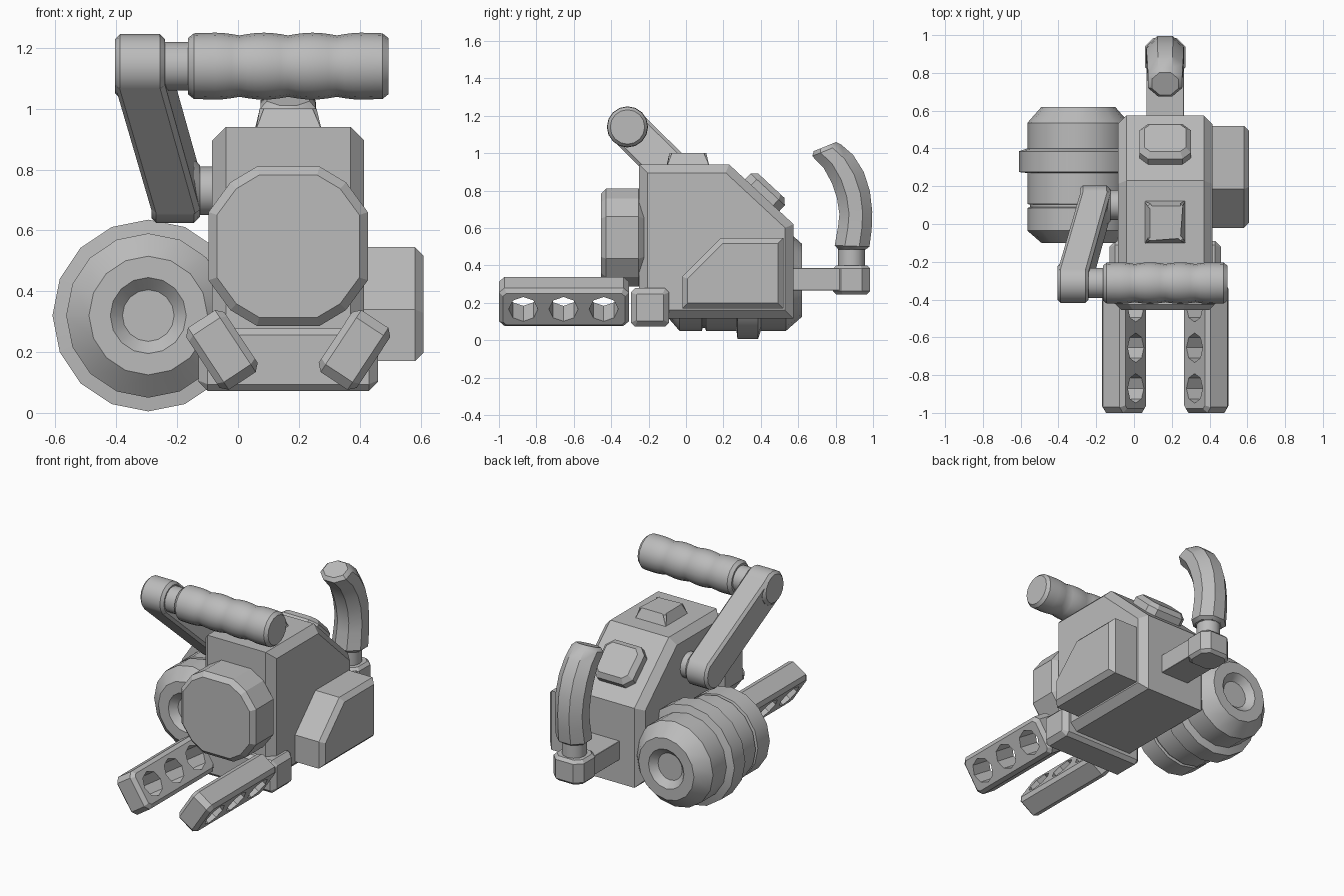
import bpy, bmesh, math
from mathutils import Vector, Matrix

if "Cube" in bpy.data.objects:
    bpy.data.objects.remove(bpy.data.objects["Cube"])

grey = bpy.data.materials.new("plain_grey")
grey.diffuse_color = (0.5, 0.5, 0.5, 1)
grey.use_nodes = True
grey.node_tree.nodes["Principled BSDF"].inputs["Base Color"].default_value = grey.diffuse_color

# local (u, v, w) to world: w is the extrusion or spin axis
AX = Matrix(((0, 0, 1), (1, 0, 0), (0, 1, 0))).to_4x4()   # u=y v=z w=x
AY = Matrix(((1, 0, 0), (0, 0, 1), (0, 1, 0))).to_4x4()   # u=x v=z w=y
AZ = Matrix.Identity(4)
MID = 0.165


def build(name, rings, mat=AZ, smooth=35):
    """Skin a stack of equal-sized point rings and cap both ends."""
    bm = bmesh.new()
    vr = [[bm.verts.new(mat @ Vector(p)) for p in r] for r in rings]
    n = len(vr[0])
    for a, b in zip(vr, vr[1:]):
        for i in range(n):
            j = (i + 1) % n
            bm.faces.new((a[i], a[j], b[j], b[i]))
    bm.faces.new(vr[0])
    bm.faces.new(vr[-1])
    bmesh.ops.recalc_face_normals(bm, faces=bm.faces)
    me = bpy.data.meshes.new(name)
    bm.to_mesh(me)
    bm.free()
    if smooth:
        me.shade_smooth()
        me.set_sharp_from_angle(angle=math.radians(smooth))
    me.materials.append(grey)
    ob = bpy.data.objects.new(name, me)
    bpy.context.collection.objects.link(ob)
    return ob


def inset(pts, d):
    """Shrink a convex counter-clockwise outline by d."""
    out = []
    for i, p in enumerate(pts):
        p = Vector(p)
        e1 = (p - Vector(pts[i - 1])).normalized()
        e2 = (Vector(pts[(i + 1) % len(pts)]) - p).normalized()
        n1, n2 = Vector((-e1.y, e1.x)), Vector((-e2.y, e2.x))
        out.append(p + (n1 + n2) * d / (1 + n1.dot(n2)))
    return out


def prism(name, pts, w0, w1, c0, c1, mat, smooth=0):
    """Extruded outline with a chamfer at each end."""
    rings = []
    for d, w in ((c0, w0), (0, w0 + c0), (0, w1 - c1), (c1, w1)):
        if rings and abs(rings[-1][0][2] - w) < 1e-6:
            continue
        rings.append([(p[0], p[1], w) for p in inset(pts, d)])
    return build(name, rings, mat, smooth)


def rect(u0, u1, v0, v1, c):
    return [(u0 + c, v0), (u1 - c, v0), (u1, v0 + c), (u1, v1 - c),
            (u1 - c, v1), (u0 + c, v1), (u0, v1 - c), (u0, v0 + c)]


def spin(name, prof, u, v, mat, n=16, smooth=35):
    """Surface of revolution from (axial, radius) pairs."""
    rings = [[(u + r * math.sin(2 * math.pi * i / n), v + r * math.cos(2 * math.pi * i / n), w)
              for i in range(n)] for w, r in prof]
    return build(name, rings, mat, smooth)


# gearbox body with sloped rear
prism("body", [(-0.25, 0.115), (0.575, 0.115), (0.575, 0.62), (0.23, 0.94), (-0.25, 0.94)],
      MID - 0.25, MID + 0.25, 0.045, 0.045, AX)

# front cover with rounded corners
corner = [(0.262, 0.112), (0.19, 0.21), (0.103, 0.262)]
cover = []
for sx, sz in ((1, 1), (-1, 1), (-1, -1), (1, -1)):
    q = corner if sx * sz > 0 else corner[::-1]
    cover += [(MID + sx * a, 0.548 + sz * b) for a, b in q]
prism("front_cover", cover, -0.455, -0.225, 0.028, 0.028, AY)

# side housing
prism("side_housing", [(-0.02, 0.17), (0.52, 0.17), (0.52, 0.545), (0.185, 0.545), (-0.02, 0.34)],
      0.38, 0.61, 0.0, 0.028, AX)

# drum with flange, groove and recessed ends
spin("drum", [(-0.06, 0.085), (-0.1, 0.125), (-0.1, 0.195), (-0.035, 0.27), (0.085, 0.27),
              (0.09, 0.255), (0.102, 0.255), (0.107, 0.27), (0.27, 0.27), (0.275, 0.315),
              (0.385, 0.315), (0.4, 0.27), (0.535, 0.27), (0.62, 0.195), (0.62, 0.125),
              (0.58, 0.085)], -0.295, 0.32, AY)

# front cross beam
prism("cross_beam", rect(-0.295, -0.09, 0.072, 0.278, 0.022), -0.13, 0.46, 0.03, 0.03, AX)

# tilted fork arms with three through holes each
for side, s in (("left", 1), ("right", -1)):
    m = Matrix(((0, s * 0.55, s * 0.835, MID - s * 0.218), (1, 0, 0, 0),
                (0, -0.835, 0.55, 0.207), (0, 0, 0, 1)))
    arm = prism(side + "_fork_arm", rect(-1.0, -0.305, -0.122, 0.122, 0.03),
                -0.075, 0.075, 0.022, 0.022, m)
    for k, y in enumerate((-0.87, -0.655, -0.44)):
        cut = spin(f"{side}_hole_cutter_{k}", [(-0.2, 0.078), (0.2, 0.078)], y, 0, m, 8, 0)
        cut.hide_render = True
        cut.hide_viewport = True
        cut.display_type = 'WIRE'
        mod = arm.modifiers.new("hole", 'BOOLEAN')
        mod.object = cut
        mod.operation = 'DIFFERENCE'
        mod.solver = 'EXACT'

# raised cap on top
build("top_cap", [[(p[0], p[1], z) for p in inset(rect(0.055, 0.275, -0.105, 0.125, 0.004), d)]
                  for d, z in ((0, 0.93), (0.03, 1.0))], AZ, 0)

# raised hatch on the rear slope
ang = math.atan2(-0.32, 0.345)
hatch = Matrix.Translation((MID, 0.408, 0.775)) @ Matrix.Rotation(ang, 4, 'X')
prism("slope_hatch", rect(-0.137, 0.137, -0.125, 0.125, 0.045), -0.03, 0.07, 0.0, 0.028, hatch)

# crank: pivot stub, rounded hubs and slanted link
PY, PZ, TY, TZ = 0.1, 0.73, -0.313, 1.14
spin("crank_pivot", [(-0.15, 0.08), (-0.07, 0.08)], PY, PZ, AX)
spin("crank_lower_hub", [(-0.285, 0.09), (-0.27, 0.105), (-0.145, 0.105), (-0.125, 0.085)], PY, PZ, AX)
spin("crank_upper_hub", [(-0.405, 0.088), (-0.388, 0.105), (-0.257, 0.105), (-0.24, 0.088)], TY, TZ, AX)
h = 0.105 * math.sqrt(0.5)
link = []
for y, z, x0, x1 in ((PY, PZ, -0.285, -0.125), (TY, TZ, -0.405, -0.24)):
    ring = [(x0, 0.84), (x0 + 0.016, 1), (x1 - 0.016, 1), (x1, 0.84),
            (x1, -0.84), (x1 - 0.016, -1), (x0 + 0.016, -1), (x0, -0.84)]
    link.append([(x, y + t * h, z + t * h) for x, t in ring])
build("crank_link", link, AZ, 0)

# crank grip with finger ridges
spin("crank_neck", [(-0.26, 0.08), (-0.14, 0.08)], TY, TZ, AX)
grip = [(-0.165, 0.092), (-0.145, 0.108)]
for k in range(4):
    x0 = 0.005 + 0.16 * (k - 1)
    grip += [(x0 + 0.16 * t / 6, 0.101 + 0.009 * math.sin(math.pi * t / 6))
             for t in range(3 if k == 0 else 0, 7 if k == 3 else 6) if not (k == 3 and t > 3)]
grip += [(0.475, 0.108), (0.495, 0.092)]
spin("crank_grip", grip, TY, TZ, AX)

# rear bar and its end block
prism("rear_bar", rect(0.065, 0.265, 0.265, 0.385, 0.002), 0.55, 0.82, 0, 0, AY)
prism("rear_block", rect(0.058, 0.272, 0.785, 0.985, 0.045), 0.245, 0.4, 0.018, 0.018, AZ)
spin("lever_neck", [(0.38, 0.072), (0.51, 0.072)], MID, 0.885, AZ, 12)

# curved lever grip: faceted section swept along a bent path
rings = []
for y, z, r, tilt in ((0.888, 0.485, 0.075, 0), (0.888, 0.503, 0.095, -2), (0.903, 0.6, 0.092, -5),
                      (0.908, 0.68, 0.09, 4), (0.895, 0.78, 0.092, 12), (0.865, 0.87, 0.092, 20),
                      (0.815, 0.955, 0.088, 24), (0.752, 1.015, 0.085, 22), (0.743, 1.035, 0.066, 22)):
    a = math.radians(tilt)
    ring = []
    for i in range(8):
        t = 2 * math.pi * (i + 0.5) / 8
        v = r * 1.06 * math.sin(t)
        ring.append((MID + r * 1.15 * math.cos(t), y + v * math.cos(a), z + v * math.sin(a)))
    rings.append(ring)
build("lever_grip", rings, AZ, 35)
